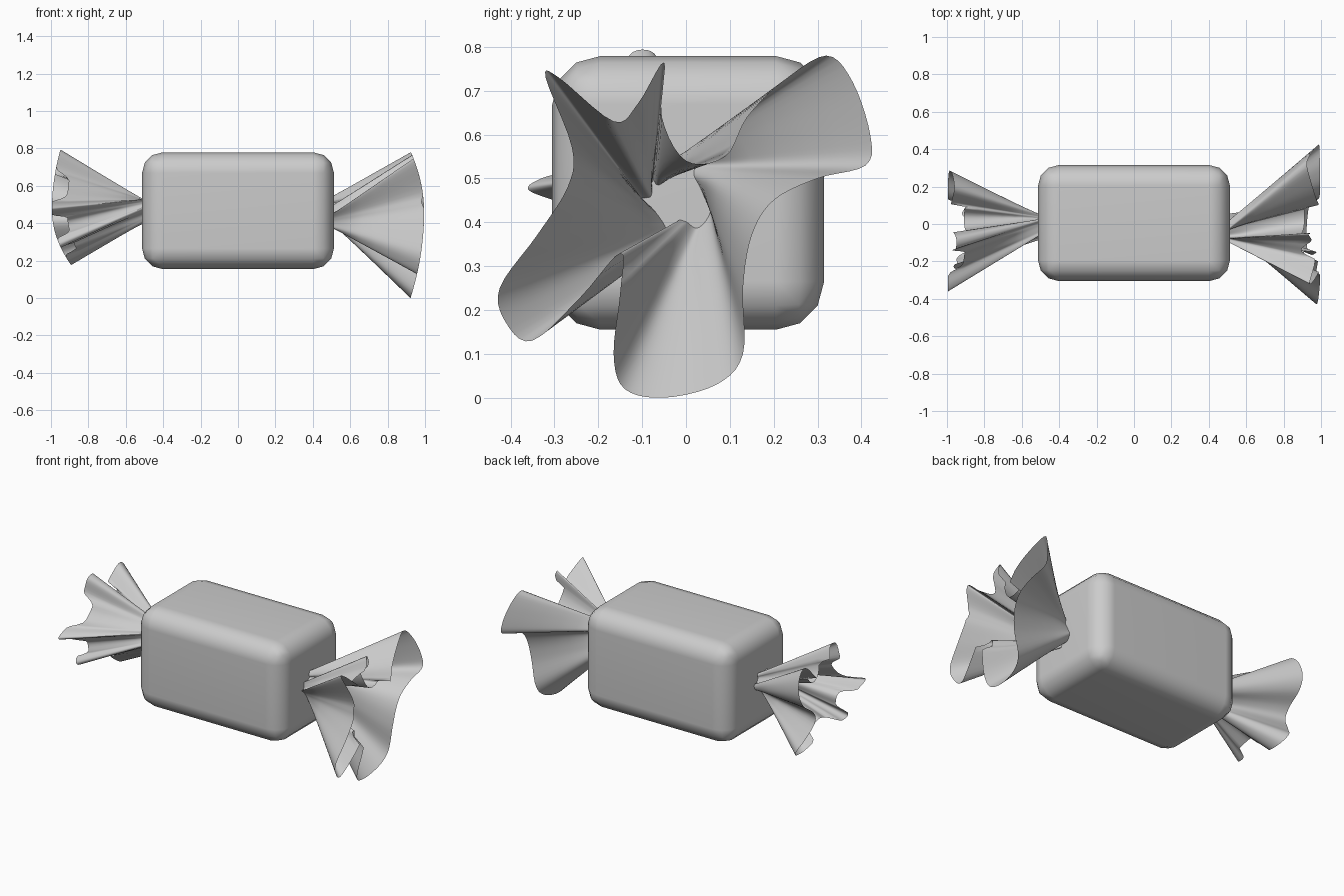
import bpy
import bmesh
import math
from mathutils import Vector, Matrix

cube = bpy.data.objects.get("Cube")
if cube:
    bpy.data.objects.remove(cube, do_unlink=True)

# One plain grey for the whole sweet
GREY = (0.6, 0.6, 0.6, 1.0)
grey = bpy.data.materials.new("wrapper_grey")
grey.use_nodes = True
grey.diffuse_color = GREY
grey.node_tree.nodes["Principled BSDF"].inputs["Base Color"].default_value = GREY


def add_object(name, bm):
    mesh = bpy.data.meshes.new(name)
    bm.normal_update()
    bm.to_mesh(mesh)
    bm.free()
    mesh.materials.append(grey)
    for face in mesh.polygons:
        face.use_smooth = True
    obj = bpy.data.objects.new(name, mesh)
    bpy.context.collection.objects.link(obj)
    return obj


def smooth_loop(points, steps):
    """Closed Catmull-Rom curve through (y, z) points."""
    pts = [Vector(p) for p in points]
    n = len(pts)
    result = []
    for i in range(n):
        a, b, c, d = (pts[(i + k - 1) % n] for k in range(4))
        for s in range(steps):
            t = s / steps
            result.append(0.5 * (2 * b + (c - a) * t
                                 + (2 * a - 5 * b + 4 * c - d) * t ** 2
                                 + (3 * b - a - 3 * c + d) * t ** 3))
    return result


def twist(name, side, rim, centre, swirl, rise_drop, fall_drop, rows=6, steps=5):
    """Flared pleated sheet, ruled from a small twisted neck to a wavy rim."""
    mid = Vector(centre)
    turn = Matrix.Rotation(math.radians(swirl), 2)
    bm = bmesh.new()
    columns = []
    for p in smooth_loop(rim, steps):
        out = p - mid
        # Neck keeps a trace of the rim's folds
        neck = mid + turn @ (out.normalized() * 0.035 + out * 0.1)
        drop = rise_drop if out.y > 0 else fall_drop
        reach = 0.995 - drop * (out.y / 0.4) ** 2
        # Valleys of the front folds sit further in than the lobes
        if out.x < 0.12:
            reach -= min(0.08, 2 * max(0, 0.25 - out.length))
        start = Vector((side * 0.5, neck.x, neck.y))
        end = Vector((side * reach, p.x, p.y))
        columns.append([bm.verts.new(start.lerp(end, r / rows)) for r in range(rows + 1)])
    for i, col in enumerate(columns):
        prev = columns[i - 1]
        for r in range(rows):
            bm.faces.new((prev[r], col[r], col[r + 1], prev[r + 1]))
    bmesh.ops.recalc_face_normals(bm, faces=bm.faces)
    return add_object(name, bm)


# Rounded block body with flat panels and soft edges
bm = bmesh.new()
bmesh.ops.create_cube(bm, size=1)
bmesh.ops.scale(bm, vec=(1.026, 0.62, 0.624), verts=bm.verts)
bmesh.ops.translate(bm, vec=(0, 0.005, 0.467), verts=bm.verts)
bmesh.ops.bevel(bm, geom=bm.edges[:], offset=0.11, segments=3,
                profile=0.5, affect='EDGES')
body = add_object("candy_body", bm)
body.modifiers.new("flat_panels", 'WEIGHTED_NORMAL')

# Large flared wrapper end
left_rim = [
    (0.32, 0.78), (0.38, 0.72), (0.42, 0.6), (0.41, 0.53), (0.3, 0.5),
    (0.2, 0.45), (0.15, 0.37), (0.13, 0.25), (0.13, 0.1), (0.07, 0.03),
    (-0.05, 0.0), (-0.14, 0.02), (-0.165, 0.1), (-0.15, 0.24), (-0.15, 0.33),
    (-0.24, 0.23), (-0.35, 0.13), (-0.41, 0.17), (-0.425, 0.25), (-0.34, 0.37),
    (-0.27, 0.48), (-0.26, 0.57), (-0.32, 0.73), (-0.29, 0.73), (-0.165, 0.63),
    (-0.11, 0.67), (-0.05, 0.765), (-0.055, 0.64), (0.0, 0.54), (0.09, 0.55),
    (0.14, 0.64), (0.22, 0.72)]
twist("left_wrapper_twist", 1, left_rim, (-0.02, 0.46), 55, 0.11, 0.055)

# Smaller flared wrapper end
right_rim = [
    (0.19, 0.75), (0.26, 0.71), (0.285, 0.62), (0.25, 0.54), (0.16, 0.47),
    (0.13, 0.4), (0.19, 0.3), (0.23, 0.24), (0.2, 0.19), (0.11, 0.18),
    (0.03, 0.25), (-0.04, 0.32), (-0.12, 0.3), (-0.2, 0.27), (-0.24, 0.29),
    (-0.2, 0.35), (-0.2, 0.42), (-0.3, 0.45), (-0.36, 0.475), (-0.33, 0.5),
    (-0.24, 0.53), (-0.16, 0.61), (-0.14, 0.7), (-0.13, 0.78), (-0.08, 0.79),
    (-0.05, 0.74), (-0.02, 0.62), (0.05, 0.59), (0.12, 0.68)]
twist("right_wrapper_twist", -1, right_rim, (-0.02, 0.47), -55, 0.07, 0.19)
